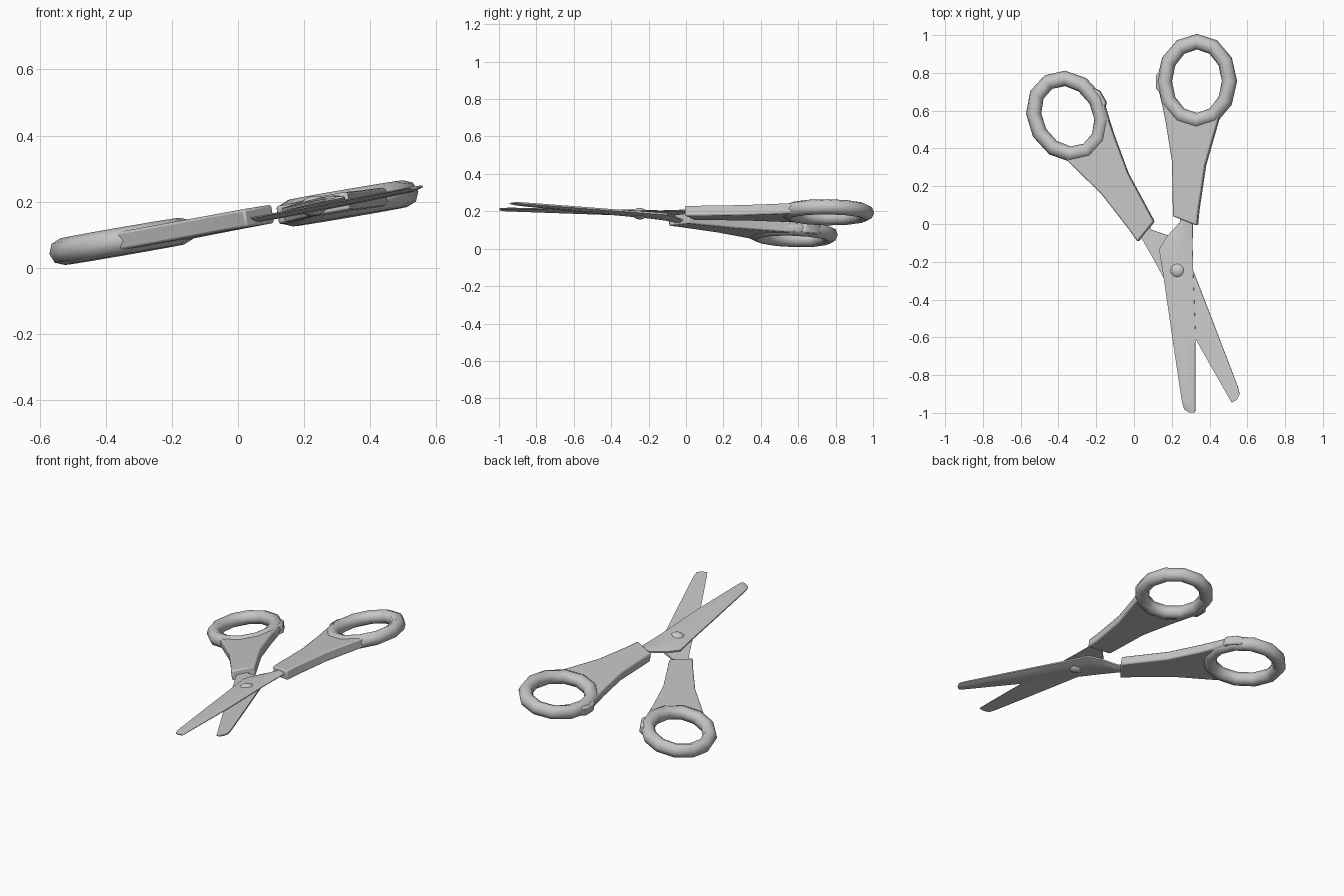
import bpy, bmesh, math
from mathutils import Matrix, Vector

if "Cube" in bpy.data.objects:
    bpy.data.objects.remove(bpy.data.objects["Cube"])


def material(name, value):
    m = bpy.data.materials.new(name)
    m.diffuse_color = (value, value, value, 1)
    m.use_nodes = True
    m.node_tree.nodes["Principled BSDF"].inputs["Base Color"].default_value = m.diffuse_color
    return m


HANDLE = material("handle grey", 0.56)
STEEL = material("steel grey", 0.60)

# The scissors lie in a tilted plane; local origin is the pivot screw
PLACE = (Matrix.Translation((0.23, -0.246, 0.187))
         @ Matrix.Rotation(-0.1695, 4, 'Y') @ Matrix.Rotation(-0.01, 4, 'X'))
# The second half is the first turned over about the bisector of the two blades
A = math.radians(15)
FLIP = Matrix.Rotation(math.pi, 4, Vector((-math.sin(A), math.cos(A), 0)))


def finish(name, bm, mat, matrix, angle=40, bevel=0):
    bmesh.ops.recalc_face_normals(bm, faces=bm.faces)
    me = bpy.data.meshes.new(name)
    bm.to_mesh(me)
    bm.free()
    me.materials.append(mat)
    me.shade_smooth()
    me.set_sharp_from_angle(angle=math.radians(angle))
    ob = bpy.data.objects.new(name, me)
    bpy.context.collection.objects.link(ob)
    ob.matrix_world = matrix
    if bevel:
        b = ob.modifiers.new("bevel", 'BEVEL')
        b.width = bevel
        b.segments = 2
        b.limit_method = 'ANGLE'
        b.angle_limit = math.radians(50)
    return ob


def loft(rings, cyclic):
    bm = bmesh.new()
    rows = [[bm.verts.new(p) for p in r] for r in rings]
    n = len(rows[0])
    for i in range(len(rows) if cyclic else len(rows) - 1):
        a, b = rows[i], rows[(i + 1) % len(rows)]
        for j in range(n):
            k = (j + 1) % n
            bm.faces.new((a[j], a[k], b[k], b[j]))
    if not cyclic:
        bm.faces.new(rows[0])
        bm.faces.new(rows[-1])
    return bm


RC = Vector((0.103, 1.002))   # finger ring centre
RX, RY = 0.175, 0.209         # finger ring centre-line radii


def on_ring(deg, k=1.0):
    t = math.radians(deg)
    return (RC.x + k * RX * math.cos(t), RC.y + k * RY * math.sin(t))


def finger_ring():
    rings = []
    for i in range(12):
        t = math.radians(30 * i)
        c = Vector((*on_ring(30 * i), 0))
        out = Vector((math.cos(t), math.sin(t), 0))
        rings.append([c + out * 0.041 * math.cos(s) + Vector((0, 0, 0.041 * math.sin(s)))
                      for s in (math.tau * j / 8 for j in range(8))])
    return loft(rings, True)


def handle_grip():
    # outline from the slanted collar up to the ring, with the small thumb lip
    pts = [(-0.021, 0.287), (0.107, 0.238), (0.115, 0.32), (0.150, 0.556), (0.218, 0.790)]
    pts += [on_ring(d) for d in (-40, -60, -90, -120, -150, 180)]
    pts += [(-0.091, 1.064), (-0.113, 1.032), (-0.113, 0.960),
            (-0.094, 0.945), (-0.062, 0.79), (-0.027, 0.577)]
    bm = bmesh.new()
    f = bm.faces.new([bm.verts.new((x, y, -0.028)) for x, y in pts])
    up = bmesh.ops.extrude_face_region(bm, geom=[f])["geom"]
    bmesh.ops.translate(bm, vec=(0, 0, 0.056),
                        verts=[v for v in up if isinstance(v, bmesh.types.BMVert)])
    return bm


def blade():
    # stations: y, spine x, cutting edge x, thickness
    stations = [(0.36, 0.011, 0.082, 0.018), (0.259, 0.016, 0.082, 0.018),
                (0.175, -0.059, 0.082, 0.018), (0.111, -0.097, 0.082, 0.018),
                (-0.021, -0.075, 0.085, 0.018), (-0.312, -0.032, 0.097, 0.017),
                (-0.698, 0.027, 0.097, 0.015), (-0.735, 0.038, 0.097, 0.012),
                (-0.752, 0.064, 0.097, 0.008)]
    rings = []
    for y, l, r, h in stations:
        w = r - l
        rings.append([(l, y, 0.0005), (l, y, h * 0.55), (l + w * 0.3, y, h),
                      (l + w * 0.65, y, h * 0.9), (r, y, h * 0.25), (r, y, 0.0005)])
    return loft(rings, False)


# Two halves: right handle with upper blade, left handle with lower blade
for side, turn in (("right", Matrix.Identity(4)), ("left", FLIP)):
    m = PLACE @ turn
    finish(side + "_finger_ring", finger_ring(), HANDLE, m, 60)
    finish(side + "_handle_grip", handle_grip(), HANDLE, m, 40, 0.008)
    finish(side + "_blade", blade(), STEEL, m, 35)

# Domed pivot screw through both blades
bm = bmesh.new()
bmesh.ops.create_uvsphere(bm, u_segments=16, v_segments=10, radius=0.042)
bmesh.ops.scale(bm, vec=(1, 1, 0.72), verts=bm.verts)
finish("pivot_screw", bm, STEEL, PLACE, 60)
